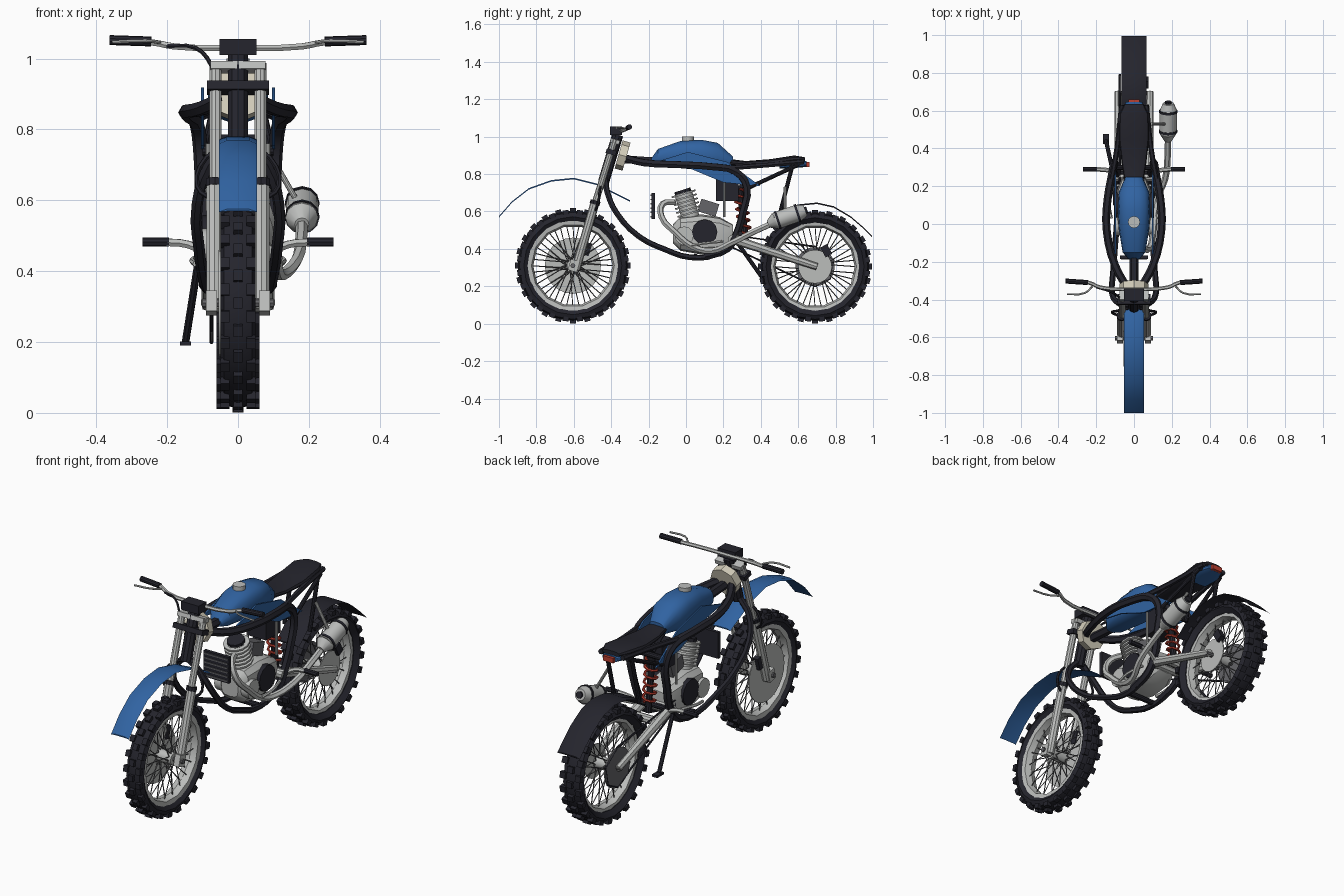
import bpy, bmesh, math
from mathutils import Vector, Matrix

if "Cube" in bpy.data.objects:
    bpy.data.objects.remove(bpy.data.objects["Cube"])

def mat(name, c):
    m = bpy.data.materials.new(name)
    m.diffuse_color = (*c, 1)
    m.use_nodes = True
    m.node_tree.nodes["Principled BSDF"].inputs["Base Color"].default_value = m.diffuse_color
    return m
DARK = mat("dark rubber", (0.018, 0.018, 0.026))
BLUE = mat("blue paint", (0.03, 0.125, 0.36))
GREY = mat("light metal", (0.50, 0.51, 0.50))
MID = mat("mid grey metal", (0.13, 0.13, 0.14))
BEIGE = mat("beige plate", (0.66, 0.62, 0.50))
RED = mat("red", (0.50, 0.05, 0.03))

def finish(name, bm, m):
    bmesh.ops.recalc_face_normals(bm, faces=bm.faces)
    me = bpy.data.meshes.new(name)
    bm.to_mesh(me)
    bm.free()
    me.materials.append(m)
    o = bpy.data.objects.new(name, me)
    bpy.context.collection.objects.link(o)
    return o

def add_cyl(bm, a, b, r1, r2, n):
    a, b = Vector(a), Vector(b)
    M = Matrix.Translation((a + b) / 2) @ (b - a).to_track_quat('Z', 'Y').to_matrix().to_4x4()
    bmesh.ops.create_cone(bm, cap_ends=True, segments=n, radius1=r1, radius2=r2, depth=(b - a).length, matrix=M)

def sides(mirror):
    return (1, -1) if mirror else (1,)

def rod(name, a, b, r, m, r2=None, n=10, mirror=False):
    bm = bmesh.new()
    for s in sides(mirror):
        add_cyl(bm, (a[0] * s, *a[1:]), (b[0] * s, *b[1:]), r, r if r2 is None else r2, n)
    return finish(name, bm, m)

def box(name, c, size, m, tilt=0, mirror=False):
    bm = bmesh.new()
    for s in sides(mirror):
        bmesh.ops.create_cube(bm, size=1, matrix=Matrix.Translation((c[0] * s, *c[1:]))
                              @ Matrix.Rotation(tilt, 4, 'X') @ Matrix.Diagonal((*size, 1)))
    return finish(name, bm, m)

def tube(name, pts, r, m, mirror=False, closed=False, smooth=True):
    cu = bpy.data.curves.new(name, 'CURVE')
    cu.dimensions, cu.bevel_depth, cu.bevel_resolution = '3D', r, 1
    cu.use_fill_caps, cu.resolution_u = True, 3
    for s in sides(mirror):
        sp = cu.splines.new('BEZIER' if smooth else 'POLY')
        P = sp.bezier_points if smooth else sp.points
        P.add(len(pts) - 1)
        for p, q in zip(P, pts):
            p.co = (q[0] * s, q[1], q[2]) if smooth else (q[0] * s, q[1], q[2], 1)
            if smooth:
                p.handle_left_type = p.handle_right_type = 'AUTO'
        sp.use_cyclic_u = closed
    tmp = bpy.data.objects.new(name + "_path", cu)
    bpy.context.collection.objects.link(tmp)
    bpy.context.view_layer.update()
    me = bpy.data.meshes.new_from_object(tmp.evaluated_get(bpy.context.evaluated_depsgraph_get()))
    bpy.data.objects.remove(tmp)
    me.name = name
    me.materials.clear()
    me.materials.append(m)
    bpy.context.collection.objects.link(bpy.data.objects.new(name, me))

def skin(name, rings, m, loop=False, caps=True):
    """Join rings of points into a surface; loop joins last ring to first."""
    bm = bmesh.new()
    R = [[bm.verts.new(p) for p in ring] for ring in rings]
    n = len(R[0])
    for a, b in zip(R, R[1:] + R[:1] if loop else R[1:]):
        for i in range(n):
            bm.faces.new((a[i], a[(i + 1) % n], b[(i + 1) % n], b[i]))
    if caps and not loop:
        bm.faces.new(R[0])
        bm.faces.new(R[-1])
    return finish(name, bm, m)

def hoop(name, prof, cy, cz, n, m):
    """Revolve a closed (x, radius) profile about a wheel axle."""
    angs = [2 * math.pi * i / n for i in range(n)]
    return skin(name, [[(x, cy + r * math.cos(t), cz + r * math.sin(t)) for x, r in prof] for t in angs], m, True)

def strip(name, pts, w, m, t=0.006):
    """Curved sheet following a side profile, slightly bent down at its edges."""
    return skin(name, [[(-w, y, z - .008), (-w * .6, y, z), (w * .6, y, z), (w, y, z - .008),
                        (w * .6, y, z - t), (-w * .6, y, z - t)] for y, z in pts], m)

def loft(name, secs, m, n=14, e=0.75):
    f = lambda v: math.copysign(abs(v) ** e, v)
    return skin(name, [[(w * f(math.cos(2 * math.pi * i / n)), y,
                         (a + b) / 2 + (b - a) / 2 * f(math.sin(2 * math.pi * i / n)))
                        for i in range(n)] for y, w, a, b in secs], m)

def panel(name, pts, x, t, m):
    bm = bmesh.new()
    for s in (1, -1):
        f = bm.faces.new([bm.verts.new((s * x, y, z)) for y, z in pts])
        g = bmesh.ops.extrude_face_region(bm, geom=[f])
        bmesh.ops.translate(bm, vec=(s * t, 0, 0), verts=[v for v in g['geom'] if isinstance(v, bmesh.types.BMVert)])
    return finish(name, bm, m)

# Wheels: tyre, knobs, rim, hub, spokes
def wheel(tag, cy, cz, R, w):
    hoop(tag + "_tyre", [(-w * .6, .236), (-w * .95, .262), (-w * .75, R - .016), (0, R - .006),
                         (w * .75, R - .016), (w * .95, .262), (w * .6, .236)], cy, cz, 20, DARK)
    hoop(tag + "_rim", [(-.036, .246), (-.032, .222), (0, .212), (.032, .222), (.036, .246)], cy, cz, 14, GREY)
    rod(tag + "_hub", (-.045, cy, cz), (.045, cy, cz), .032, GREY, n=12)
    rod(tag + "_axle", (-.1, cy, cz), (.1, cy, cz), .013, MID, n=8)
    bm, sp = bmesh.new(), bmesh.new()
    for i in range(24):
        for x, off, rr in ((0, 0, R), (.7, .5, R - .009), (-.7, .5, R - .009)):
            t = 2 * math.pi * (i + off) / 24
            M = (Matrix.Translation((0, cy, cz)) @ Matrix.Rotation(t, 4, 'X')
                 @ Matrix.Translation((x * w, 0, rr - .006)) @ Matrix.Diagonal((w * .5, .032, .024, 1)))
            bmesh.ops.create_cube(bm, size=1, matrix=M)
    for i in range(40):
        t = 2 * math.pi * i / 40
        u = t + (.5 if i % 4 < 2 else -.5)
        x = .034 if i % 2 else -.034
        add_cyl(sp, (x, cy + .03 * math.cos(u), cz + .03 * math.sin(u)),
                (x * .3, cy + .218 * math.cos(t), cz + .218 * math.sin(t)), .0028, .0028, 4)
    finish(tag + "_knobs", bm, DARK)
    finish(tag + "_spokes", sp, MID)
wheel("front", -.605, .31, .302, .052)
wheel("rear", .69, .305, .298, .064)
rod("front_brake_disc", (-.055, -.605, .31), (-.05, -.605, .31), .15, GREY, n=24)
box("front_caliper", (-.06, -.53, .40), (.03, .04, .07), DARK, -.3)
rod("rear_sprocket", (-.078, .69, .305), (-.07, .69, .305), .105, MID, n=24)
rod("rear_brake_disc", (.055, .69, .305), (.06, .69, .305), .09, GREY, n=20)
box("rear_caliper", (.062, .75, .39), (.03, .04, .06), DARK, .5)
tube("chain", [(-.075, .2, .48), (-.075, .69, .412), (-.075, .79, .34), (-.075, .77, .24), (-.075, .69, .2),
               (-.075, .2, .43)], .006, DARK, closed=True, smooth=False)

# Front fork, clamps and steering head
rod("fork_upper", (.063, -.5, .60), (.063, -.38, .985), .018, GREY, mirror=True)
rod("fork_lower", (.066, -.59, .29), (.066, -.487, .645), .024, GREY, mirror=True)
rod("fork_seal", (.065, -.489, .638), (.065, -.483, .658), .027, DARK, mirror=True)
box("axle_lug", (.075, -.6, .31), (.032, .05, .06), GREY, -.28, mirror=True)
box("upper_clamp", (0, -.38, .975), (.155, .05, .022), GREY, -.29)
box("lower_clamp", (0, -.4, .918), (.175, .055, .026), DARK, -.29)
rod("steering_stem", (0, -.44, .76), (0, -.365, 1.01), .03, DARK)
rod("head_plate", (0, -.36, .905), (0, -.318, .893), .078, BEIGE, n=8)

# Handlebar, grips and levers
tube("handlebar", [(-.34, -.305, 1.048), (-.24, -.31, 1.045), (-.18, -.335, 1.034), (0, -.345, 1.03),
                   (.18, -.335, 1.034), (.24, -.31, 1.045), (.34, -.305, 1.048)], .010, GREY)
rod("grip", (.245, -.31, 1.048), (.362, -.302, 1.052), .014, DARK, mirror=True)
tube("lever", [(.22, -.33, 1.045), (.26, -.365, 1.05), (.355, -.372, 1.046)], .005, GREY, mirror=True)
box("bar_clamp", (0, -.375, 1.032), (.104, .065, .045), DARK)
tube("cable", [(-.2, -.335, 1.035), (-.12, -.36, 1.03), (-.075, -.39, .98), (-.05, -.41, .88)], .006, DARK)

# Fenders
strip("front_fender", [(-1, .575), (-.93, .655), (-.84, .725), (-.72, .768), (-.6, .78), (-.48, .75),
                       (-.38, .7), (-.3, .66)], .053, BLUE)
tube("fender_stay", [(0, -.44, .77), (.09, -.46, .72), (.115, -.47, .64), (.07, -.49, .6)], .007, DARK, mirror=True)
strip("rear_fender", [(.42, .53), (.5, .6), (.6, .638), (.7, .648), (.79, .628), (.88, .575), (.95, .515),
                      (.995, .47)], .067, DARK)

# Frame
tube("frame_spar", [(.035, -.34, .89), (.1, -.22, .86), (.145, -.03, .85), (.14, .13, .84), (.115, .27, .81),
                    (.105, .325, .73), (.1, .305, .6), (.09, .27, .48), (.09, .22, .4), (.09, .1, .36)],
     .021, DARK, mirror=True)
tube("down_tube", [(.02, -.43, .77), (.08, -.42, .7), (.115, -.37, .59), (.11, -.25, .465), (.1, -.11, .396),
                   (.09, .02, .355), (.09, .16, .37), (.09, .25, .44)], .016, DARK, mirror=True)
tube("backbone", [(0, -.36, .88), (0, -.2, .87), (0, .2, .83), (0, .3, .76)], .024, DARK)
tube("subframe", [(.125, .2, .83), (.09, .4, .845), (.065, .63, .865)], .014, DARK, mirror=True)
rod("seat_strut", (.075, .57, .85), (.075, .5, .58), .011, DARK, mirror=True)
rod("seat_brace", (.1, .32, .72), (.07, .6, .85), .011, DARK, mirror=True)
rod("side_stay", (.085, .205, .57), (.085, .205, .76), .007, GREY, mirror=True)
for i, (y, z, w) in enumerate([(.27, .46, .09), (.3, .74, .1), (.05, .36, .09), (.6, .855, .06)]):
    rod(f"frame_cross_{i}", (-w, y, z), (w, y, z), .014, DARK)

# Tank, side panels, seat and tail
loft("fuel_tank", [(-.185, .03, .85, .885), (-.15, .06, .84, .935), (-.03, .08, .83, .978), (.08, .086, .82, .985),
                   (.17, .08, .82, .968), (.25, .045, .83, .895)], BLUE)
rod("fuel_cap", (0, .01, .975), (0, .01, 1.0), .032, GREY, n=12)
panel("side_panel", [(-.16, .865), (.01, .918), (.22, .865), (.4, .735), (.2, .755), (.02, .83)], .096, .008, BLUE)
loft("seat", [(.2, .045, .845, .885), (.32, .065, .838, .87), (.45, .08, .838, .88), (.58, .078, .855, .9),
              (.635, .05, .865, .89)], DARK)
loft("tail", [(.5, .06, .83, .85), (.58, .07, .832, .868), (.645, .045, .838, .87)], BLUE)
box("tail_light", (0, .65, .852), (.06, .02, .026), RED)

# Engine
loft("crankcase", [(-.07, .05, .43, .53), (-.03, .085, .39, .57), (.08, .095, .37, .585), (.18, .09, .38, .57),
                   (.25, .06, .42, .53)], GREY, n=12, e=.6)
rod("clutch_cover", (-.1, .1, .49), (.105, .1, .49), .068, DARK, n=12)
rod("generator_cover", (-.1, -.01, .47), (.1, -.01, .47), .05, GREY, n=12)
rod("cylinder", (0, .03, .55), (0, -.015, .7), .048, GREY, n=12)
for i in range(6):
    y, z = .02 - i * .0063, .585 + i * .021
    rod(f"cooling_fin_{i}", (0, y, z), (0, y - .0027, z + .009), .066, GREY, n=12)
rod("cylinder_head", (0, -.012, .69), (0, -.02, .715), .045, DARK, n=10)
box("carburettor", (0, .12, .62), (.07, .1, .07), MID, -.3)
box("airbox", (0, .22, .72), (.11, .12, .13), DARK)

# Radiator with a raised mesh
box("radiator", (0, -.175, .63), (.15, .018, .14), DARK)
for i in range(6):
    box(f"radiator_slat_{i}", (0, -.186, .572 + i * .023), (.14, .005, .007), MID)

# Exhaust
tube("header_pipe", [(.02, -.06, .65), (.05, -.125, .64), (.08, -.13, .57), (.1, -.06, .49), (.11, .04, .41),
                     (.125, .14, .39), (.165, .24, .43), (.178, .36, .49), (.18, .47, .54)], .017, GREY)
rod("muffler", (.18, .48, .55), (.182, .6, .592), .046, GREY, n=12)
rod("muffler_inlet", (.18, .44, .532), (.18, .48, .55), .02, GREY, r2=.046, n=12)
rod("muffler_tip", (.182, .6, .592), (.182, .638, .606), .046, GREY, r2=.03, n=12)
for i, y in enumerate((.485, .59)):
    z = .55 + (y - .48) * .36
    rod(f"muffler_band_{i}", (.181, y, z), (.181, y + .012, z + .004), .049, DARK, n=12)
rod("muffler_outlet", (.182, .63, .603), (.182, .648, .609), .018, DARK)
rod("muffler_bracket", (.165, .53, .6), (.09, .53, .73), .008, GREY)

# Swingarm and shock
rod("swingarm", (.075, .24, .455), (.085, .7, .305), .026, GREY, r2=.019, n=8, mirror=True)
rod("swingarm_pivot", (-.1, .25, .45), (.1, .25, .45), .026, GREY)
rod("swingarm_bridge", (-.08, .35, .42), (.08, .35, .42), .022, GREY)
rod("shock_body", (0, .285, .74), (0, .32, .44), .017, DARK)
coil = [(.032 * math.cos(t * .785), .287 + .029 * t / 48 + .032 * math.sin(t * .785), .72 - .235 * t / 48)
        for t in range(49)]
tube("shock_spring", coil, .007, RED, smooth=False)

# Foot pegs, pedals and kickstand
tube("peg_bracket", [(.09, .27, .45), (.14, .285, .475), (.21, .29, .482)], .012, GREY, mirror=True)
rod("foot_peg", (.195, .29, .482), (.27, .29, .482), .013, DARK, n=8, mirror=True)
tube("foot_lever", [(.11, .2, .44), (.13, .1, .43), (.12, .03, .42)], .008, GREY, mirror=True)
rod("kickstand", (-.11, .27, .44), (-.148, .44, .2), .011, DARK, n=8)
box("kickstand_foot", (-.148, .45, .196), (.032, .055, .012), DARK)

# Smooth round parts while keeping edges
bpy.ops.object.select_all(action='DESELECT')
for o in bpy.data.objects:
    o.select_set(True)
    bpy.context.view_layer.objects.active = o
bpy.ops.object.shade_smooth_by_angle(angle=math.radians(32))
